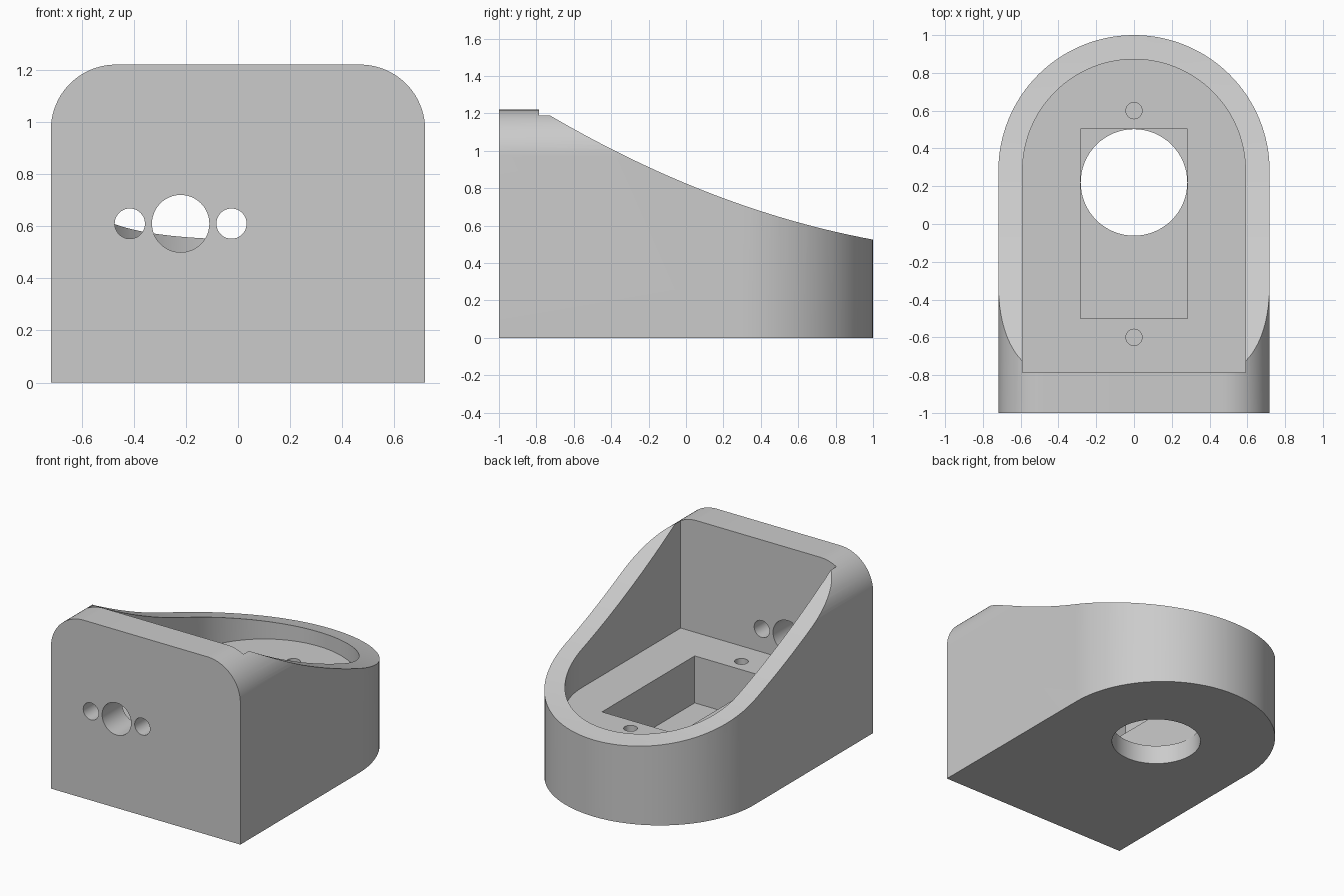
import bpy, bmesh, math
from mathutils import Vector

if "Cube" in bpy.data.objects:
    bpy.data.objects.remove(bpy.data.objects["Cube"], do_unlink=True)

# How a 2D profile point (a, b) and a depth d map to space
AXES = {
    "x": lambda a, b, d: Vector((d, a, b)),
    "y": lambda a, b, d: Vector((a, d, b)),
    "z": lambda a, b, d: Vector((a, b, d)),
}


def arc(ca, cb, r, start, end, steps):
    """Points on an arc, angles in degrees."""
    angles = [math.radians(start + (end - start) * i / steps) for i in range(steps + 1)]
    return [(ca + r * math.cos(t), cb + r * math.sin(t)) for t in angles]


def circle(ca, cb, r, steps=48):
    return arc(ca, cb, r, 0, 360, steps)[:-1]


def prism(name, profile, axis, low, high):
    """Closed solid made by extruding a profile along an axis."""
    bm = bmesh.new()
    place = AXES[axis]
    face = bm.faces.new([bm.verts.new(place(a, b, low)) for a, b in profile])
    new = bmesh.ops.extrude_face_region(bm, geom=[face])["geom"]
    bmesh.ops.translate(bm, vec=place(0, 0, high - low),
                        verts=[v for v in new if isinstance(v, bmesh.types.BMVert)])
    bmesh.ops.recalc_face_normals(bm, faces=bm.faces)
    mesh = bpy.data.meshes.new(name)
    bm.to_mesh(mesh)
    bm.free()
    obj = bpy.data.objects.new(name, mesh)
    bpy.context.collection.objects.link(obj)
    return obj


def combine(target, tool, operation="DIFFERENCE"):
    """Apply a boolean and discard the tool."""
    mod = target.modifiers.new("cut", "BOOLEAN")
    mod.operation, mod.solver, mod.object = operation, "EXACT", tool
    bpy.context.view_layer.objects.active = target
    bpy.ops.object.modifier_apply(modifier=mod.name)
    bpy.data.objects.remove(tool, do_unlink=True)


def arch(half_width, front):
    """Plan outline: straight front, semicircular back."""
    return [(-half_width, front), (half_width, front)] + arc(0, ARC_Y, half_width, 0, 180, 64)


HALF, HEIGHT, FILLET, ARC_Y = 0.718, 1.22, 0.25, 0.282
FLOOR, BASE = 0.452, 0.13

# Housing: arched plan crossed with a front profile with rounded top corners
housing = prism("housing", arch(HALF, -1), "z", 0, 1.4)
corner_x, corner_z = HALF - FILLET, HEIGHT - FILLET
front_profile = ([(-0.9, -0.1), (0.9, -0.1), (0.9, corner_z - 0.1), (HALF + 0.001, corner_z - 0.1)]
                 + arc(corner_x, corner_z, FILLET, 0, 90, 20)
                 + arc(-corner_x, corner_z, FILLET, 90, 180, 20)
                 + [(-HALF - 0.001, corner_z - 0.1), (-0.9, corner_z - 0.1)])
combine(housing, prism("front_shape", front_profile, "y", -1.1, 1.1), "INTERSECT")

# Swept top: concave curve falling towards the back
ys = [-0.9 + 2 * i / 40 for i in range(41)]
slope = [(y, 0.825 - 0.416 * y + 0.116 * y * y) for y in ys]
combine(housing, prism("slope_cutter", slope + [(1.1, 1.6), (-0.9, 1.6)], "x", -1, 1))

# Open cavity with a flat floor
combine(housing, prism("cavity_cutter", arch(0.59, -0.785), "z", FLOOR, 1.5))

# Rectangular pocket in the floor and round opening through the base
pocket = [(-0.284, -0.5), (0.284, -0.5), (0.284, 0.504), (-0.284, 0.504)]
combine(housing, prism("pocket_cutter", pocket, "z", BASE, 0.6))
combine(housing, prism("base_opening_cutter", circle(0, 0.22, 0.282, 64), "z", -0.1, 0.3))

# Blind screw holes in the floor
for y in (-0.6, 0.6):
    combine(housing, prism("screw_hole_cutter", circle(0, y, 0.043, 32), "z", BASE, 0.6))

# Round holes through the front wall
for x, r in ((-0.415, 0.058), (-0.22, 0.11), (-0.025, 0.058)):
    combine(housing, prism("front_hole_cutter", circle(x, 0.61, r), "y", -1.1, -0.7))

# Plain grey finish
grey = bpy.data.materials.new("plain_grey")
grey.use_nodes = True
colour = (0.6, 0.6, 0.6, 1)
grey.diffuse_color = colour
grey.node_tree.nodes["Principled BSDF"].inputs["Base Color"].default_value = colour
housing.data.materials.clear()
housing.data.materials.append(grey)
for poly in housing.data.polygons:
    poly.material_index = 0

bpy.ops.object.select_all(action="DESELECT")
housing.select_set(True)
bpy.context.view_layer.objects.active = housing
bpy.ops.object.shade_smooth_by_angle(angle=math.radians(25))
